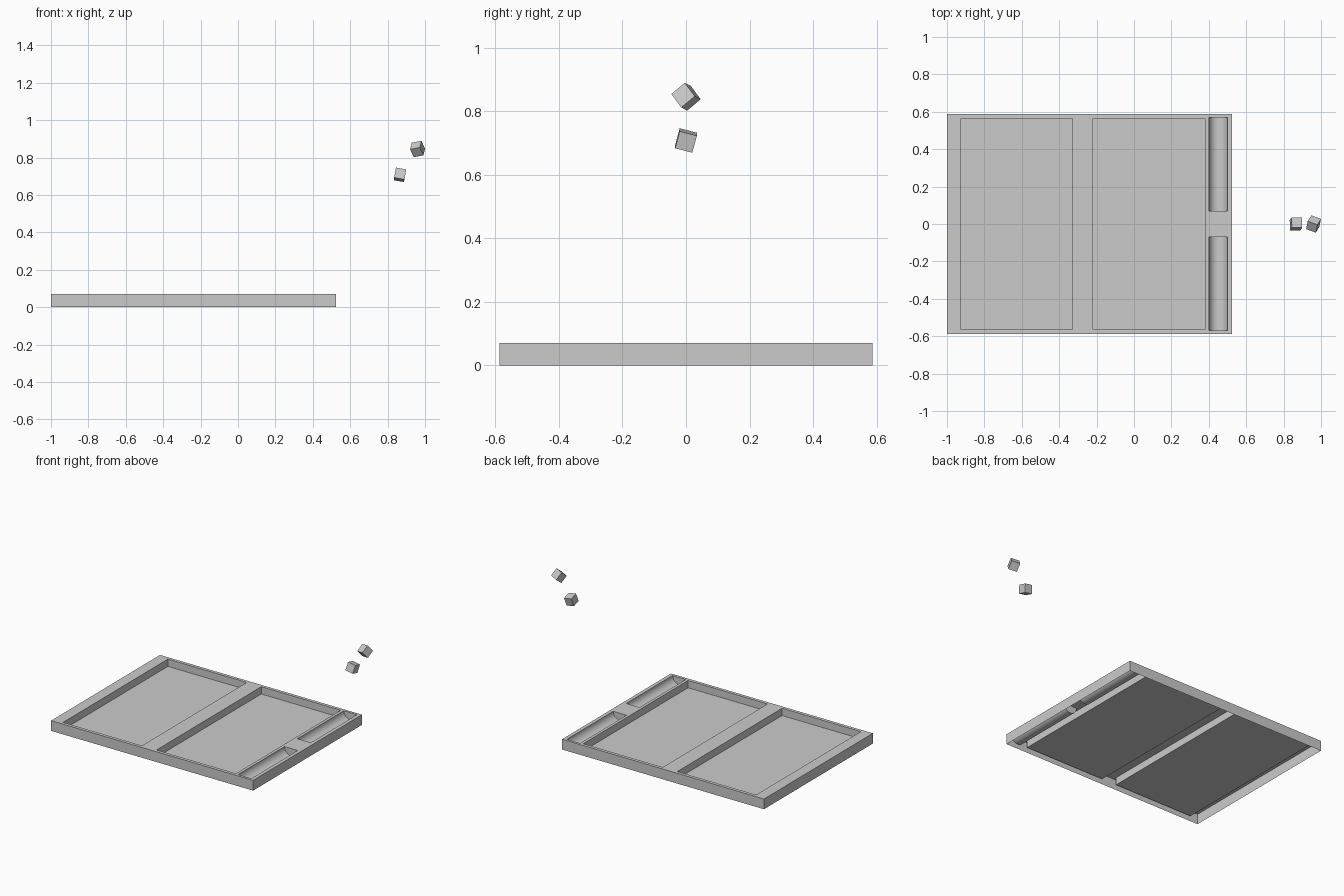
import bpy, bmesh, math
from mathutils import Euler

cube = bpy.data.objects.get("Cube")
if cube:
    bpy.data.objects.remove(cube, do_unlink=True)

grey = bpy.data.materials.new("light_grey")
grey.use_nodes = True
grey.diffuse_color = (0.6, 0.6, 0.6, 1)
grey.node_tree.nodes["Principled BSDF"].inputs["Base Color"].default_value = (0.6, 0.6, 0.6, 1)

H, FLOOR = 0.07, 0.02          # rim height and pocket floor height
X0, X1, Y = -1.0, 0.525, 0.587  # board outline


def finish(name, bm):
    mesh = bpy.data.meshes.new(name)
    bm.to_mesh(mesh)
    bm.free()
    mesh.materials.append(grey)
    ob = bpy.data.objects.new(name, mesh)
    bpy.context.collection.objects.link(ob)
    return ob


def face(bm, pts):
    bm.faces.new([bm.verts.new(p) for p in pts])


def pocket(bm, profile, y0, y1):
    """Sweep an open (x, z) profile along y and close both ends."""
    for (xa, za), (xb, zb) in zip(profile, profile[1:]):
        face(bm, [(xa, y0, za), (xb, y0, zb), (xb, y1, zb), (xa, y1, za)])
    face(bm, [(x, y0, z) for x, z in reversed(profile)])
    face(bm, [(x, y1, z) for x, z in profile])


# Pocket rectangles: two playing trays and two round-bottomed troughs
trays = [(-0.925, -0.33, -0.565, 0.565), (-0.22, 0.38, -0.565, 0.565)]
troughs = [(0.4, 0.5, -0.57, -0.07), (0.4, 0.5, 0.07, 0.57)]
holes = trays + troughs

# Board: top plate made of the cells left between the pockets
bm = bmesh.new()
xs = sorted({X0, X1} | {v for h in holes for v in h[:2]})
ys = sorted({-Y, Y} | {v for h in holes for v in h[2:]})
for xa, xb in zip(xs, xs[1:]):
    for ya, yb in zip(ys, ys[1:]):
        cx, cy = (xa + xb) / 2, (ya + yb) / 2
        if not any(h[0] < cx < h[1] and h[2] < cy < h[3] for h in holes):
            face(bm, [(xa, ya, H), (xb, ya, H), (xb, yb, H), (xa, yb, H)])

# Outer skirt, open underneath
corners = [(X0, -Y), (X1, -Y), (X1, Y), (X0, Y)]
for a, b in zip(corners, corners[1:] + corners[:1]):
    face(bm, [(*a, 0), (*b, 0), (*b, H), (*a, H)])

# Sunken trays and troughs
for xa, xb, ya, yb in trays:
    pocket(bm, [(xa, H), (xa, FLOOR), (xb, FLOOR), (xb, H)], ya, yb)
for xa, xb, ya, yb in troughs:
    mid, r, n = (xa + xb) / 2, (xb - xa) / 2, 24
    arc = [(mid - r * math.cos(math.pi * i / n), H - r * math.sin(math.pi * i / n))
           for i in range(n + 1)]
    pocket(bm, arc, ya, yb)

bmesh.ops.remove_doubles(bm, verts=bm.verts, dist=1e-5)
bmesh.ops.dissolve_limit(bm, angle_limit=0.01, verts=bm.verts, edges=bm.edges)
board = finish("game_board", bm)
bpy.ops.object.select_all(action='DESELECT')
board.select_set(True)
bpy.context.view_layer.objects.active = board
bpy.ops.object.shade_smooth_by_angle(angle=math.radians(30))

# Two tumbling dice
for name, loc, rot in [("lower_die", (0.866, 0, 0.708), (-15, 10, 0)),
                       ("upper_die", (0.96, 0, 0.846), (40, -10, -20))]:
    bm = bmesh.new()
    bmesh.ops.create_cube(bm, size=0.056)
    die = finish(name, bm)
    die.location = loc
    die.rotation_euler = Euler([math.radians(a) for a in rot])
